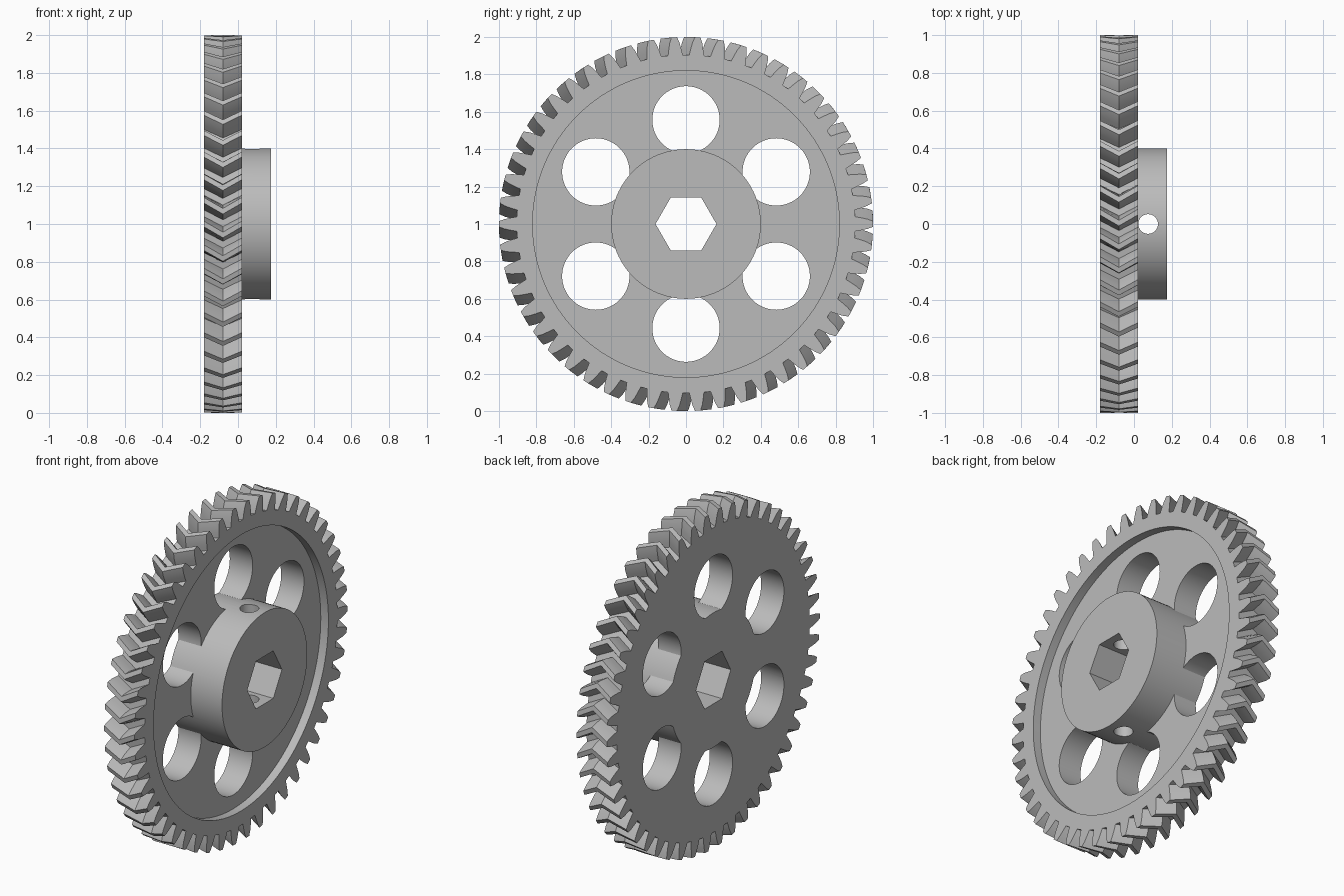
import bpy, bmesh
from math import sin, cos, pi
from mathutils import Matrix

cube = bpy.data.objects.get("Cube")
if cube:
    bpy.data.objects.remove(cube)

TEETH = 50
BACK, FRONT, WEB, HUB_END = -0.18, 0.02, -0.03, 0.175
TWIST = 0.058

grey = bpy.data.materials.new("plain grey")
grey.use_nodes = True
grey.diffuse_color = (0.5, 0.5, 0.5, 1)
grey.node_tree.nodes["Principled BSDF"].inputs["Base Color"].default_value = (0.5, 0.5, 0.5, 1)


def make_object(name, bm):
    bmesh.ops.recalc_face_normals(bm, faces=bm.faces)
    mesh = bpy.data.meshes.new(name)
    bm.to_mesh(mesh)
    bm.free()
    mesh.materials.append(grey)
    obj = bpy.data.objects.new(name, mesh)
    bpy.context.collection.objects.link(obj)
    return obj


def prism(name, points, sections):
    """Loft a (radius, angle) outline through (x, twist) sections."""
    bm = bmesh.new()
    rings = [[bm.verts.new((x, r * cos(a + t), 1 + r * sin(a + t))) for r, a in points]
             for x, t in sections]
    for low, high in zip(rings, rings[1:]):
        for i in range(len(points)):
            j = (i + 1) % len(points)
            bm.faces.new((low[i], low[j], high[j], high[i]))
    bm.faces.new(rings[0])
    bm.faces.new(rings[-1])
    return make_object(name, bm)


def cylinder(name, radius, x0, x1, y=0, z=0, sides=96):
    pts = [(radius, 2 * pi * i / sides) for i in range(sides)]
    obj = prism(name, pts, [(x0, 0), (x1, 0)])
    obj.data.transform(Matrix.Translation((0, y, z)))
    return obj


def combine(target, tool, operation):
    mod = target.modifiers.new(operation, "BOOLEAN")
    mod.operation, mod.solver, mod.object = operation, "EXACT", tool
    bpy.context.view_layer.objects.active = target
    bpy.ops.object.modifier_apply(modifier=mod.name)
    bpy.data.objects.remove(tool)


# Herringbone gear ring: one tooth flank mirrored and repeated around the rim
flank = [(0.905, 0.043), (0.935, 0.036), (0.97, 0.027), (1.0, 0.015)]
outline = []
for k in range(TEETH):
    centre = pi / 2 + (k + 0.5) * 2 * pi / TEETH
    outline += [(r, centre - a) for r, a in flank]
    outline += [(r, centre + a) for r, a in reversed(flank)]
gear = prism("herringbone_gear", outline,
             [(BACK, 0), ((BACK + FRONT) / 2, TWIST), (FRONT, 0)])

# Dished web with six lightening holes
combine(gear, cylinder("recess_cutter", 0.82, WEB, 0.3, sides=128), "DIFFERENCE")
for k in range(6):
    a = pi / 2 + k * pi / 3
    hole = cylinder("hole_cutter", 0.18, -0.4, 0.4, 0.557 * cos(a), 0.557 * sin(a), 64)
    combine(gear, hole, "DIFFERENCE")

# Hub running through the web
combine(gear, cylinder("hub", 0.4, BACK, HUB_END), "UNION")

# Hexagonal bore and vertical set screw hole
combine(gear, cylinder("bore_cutter", 0.163, -0.4, 0.4, sides=6), "DIFFERENCE")
bm = bmesh.new()
bmesh.ops.create_cone(bm, cap_ends=True, segments=40, radius1=0.052, radius2=0.052,
                      depth=1.2, matrix=Matrix.Translation((0.075, 0, 1)))
combine(gear, make_object("screw_hole_cutter", bm), "DIFFERENCE")

# Smooth the round walls, keep the edges crisp
bpy.ops.object.select_all(action="DESELECT")
gear.select_set(True)
bpy.context.view_layer.objects.active = gear
bpy.ops.object.shade_smooth_by_angle(angle=pi / 9)
